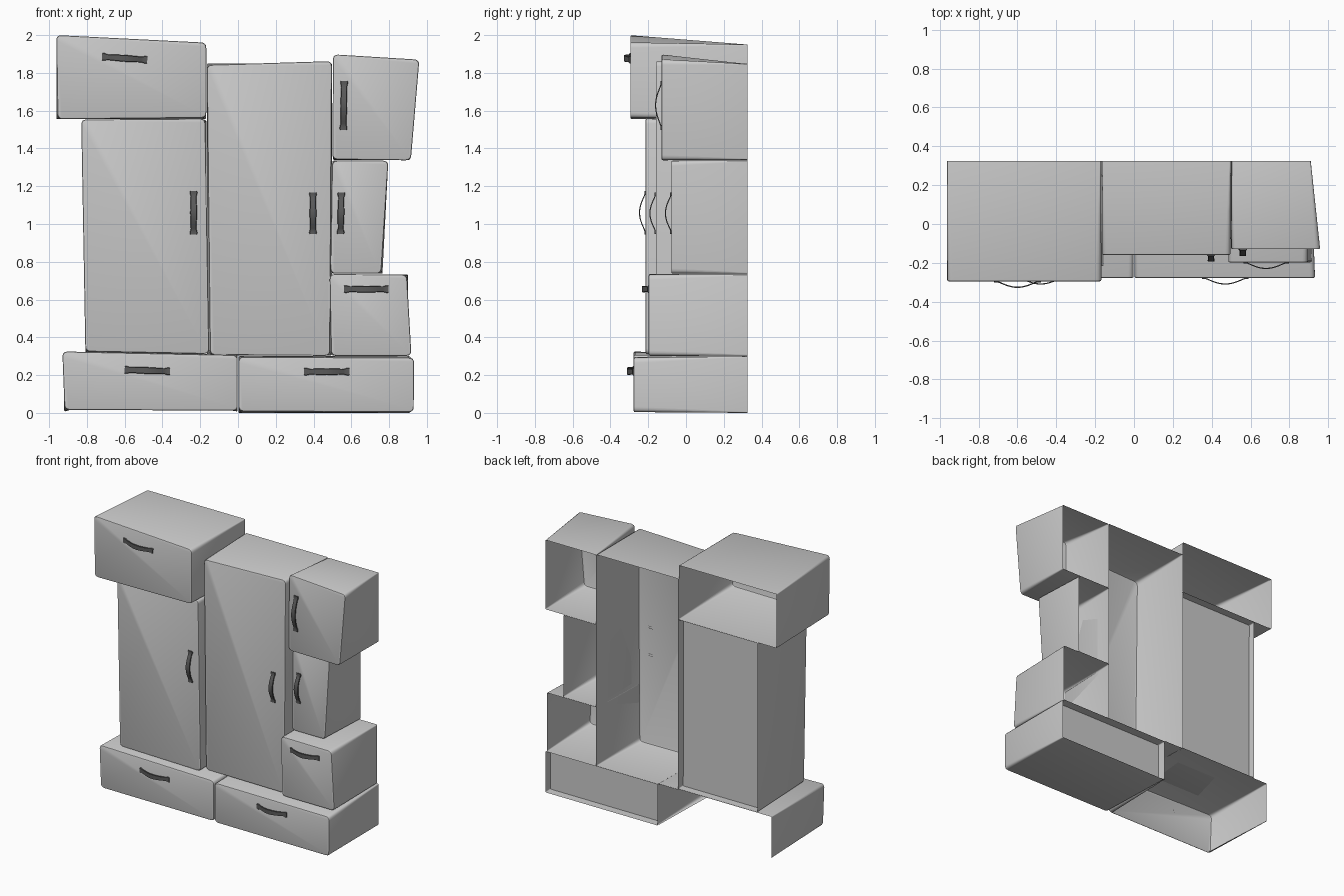
import bpy, bmesh
from math import sin, cos, pi, radians
from mathutils import Vector

if "Cube" in bpy.data.objects:
    bpy.data.objects.remove(bpy.data.objects["Cube"])

BACK = 0.325          # plane of the open backs
SEG = 4               # segments per rounded corner

dark = bpy.data.materials.new("dark_metal")
dark.diffuse_color = (0.1, 0.1, 0.1, 1)
dark.use_nodes = True
dark.node_tree.nodes["Principled BSDF"].inputs["Base Color"].default_value = dark.diffuse_color


def finish(name, bm, mat=None):
    me = bpy.data.meshes.new(name)
    bm.to_mesh(me)
    bm.free()
    ob = bpy.data.objects.new(name, me)
    bpy.context.collection.objects.link(ob)
    if mat:
        me.materials.append(mat)
    bpy.ops.object.select_all(action='DESELECT')
    ob.select_set(True)
    bpy.context.view_layer.objects.active = ob
    bpy.ops.object.shade_smooth_by_angle(angle=radians(35))


def outline(quad, r, inset=0.0):
    """Rounded outline of a quad given as TL, TR, BR, BL in (x, z)."""
    p = [Vector(q) for q in quad]
    pts = []
    for i, sgn in enumerate(((1, -1), (-1, -1), (-1, 1), (1, 1))):
        c = p[i] + Vector(sgn) * inset
        a = (p[i - 1] - p[i]).normalized() * r + c
        b = (p[(i + 1) % 4] - p[i]).normalized() * r + c
        for k in range(SEG + 1):
            t = k / SEG
            pts.append(a * (1 - t) ** 2 + c * 2 * t * (1 - t) + b * t * t)
    return pts


def box(name, front, back, y, panel=False, floor=True):
    """Shell lofted from a skewed rounded front to a straight open back."""
    x0, x1, z0, z1 = back
    bq = [(x0, z1), (x1, z1), (x1, z0), (x0, z0)]
    full, rear = outline(front, 0.028), outline(bq, 0.006)
    bm = bmesh.new()

    def ring(pts, yy):
        return [bm.verts.new((q.x, yy, q.y)) for q in pts]

    f = 0.008
    rings = [ring(outline(front, 0.024, f), y),
             ring(outline(front, 0.027, f * 0.3), y + f * 0.3),
             ring(full, y + f), ring(rear, BACK)]
    n = len(full)
    for j, (a, b) in enumerate(zip(rings, rings[1:])):
        for i in range(n):
            # the bottom edge lies between the third and fourth corners
            if not floor and j == 2 and i == 3 * (SEG + 1) - 1:
                continue
            k = (i + 1) % n
            bm.faces.new((a[i], a[k], b[k], b[i]))
    bm.faces.new(rings[0][::-1])
    if panel:   # inset back panel
        t = 0.9
        bm.faces.new(ring([u.lerp(v, t) for u, v in zip(full, rear)],
                          y + (BACK - y) * t))
    finish(name, bm)


def handle(name, x, y, z, length, deg):
    """Bowed strip with flared flat feet."""
    bm = bmesh.new()
    d, s = Vector((cos(radians(deg)), 0, sin(radians(deg)))), None
    s = Vector((-d.z, 0, d.x))
    n, prev = 24, None
    for i in range(n + 1):
        t = i / n
        u = min(max((t - 0.09) / 0.82, 0), 1)
        bow = sin(pi * u)
        e = abs(2 * t - 1)
        w = 0.014 + 0.004 * (1 - e) + 0.009 * max(0, (e - 0.75) / 0.25)
        if i in (0, n):
            w *= 0.8
        c = Vector((x, y - 0.028 * bow, z)) + d * (t - 0.5) * length
        th = Vector((0, -0.006, 0))
        cur = [bm.verts.new(v) for v in
               (c - s * w, c + s * w, c + s * w * 0.85 + th, c - s * w * 0.85 + th)]
        if prev:
            for k in range(4):
                m = (k + 1) % 4
                bm.faces.new((prev[k], prev[m], cur[m], cur[k]))
        else:
            bm.faces.new(cur)
        prev = cur
    bm.faces.new(prev[::-1])
    bmesh.ops.recalc_face_normals(bm, faces=bm.faces[:])
    finish(name, bm, dark)


# name, front corners TL TR BR BL, back (x0, x1, z0, z1), front y,
# back panel, floor, handle (x, z, length, angle)
parts = [
    ("top_left_drawer", [(-.962, 2.0), (-.168, 1.96), (-.168, 1.562), (-.955, 1.555)],
     (-.962, -.17, 1.555, 1.95), -.295, False, True, (-.6, 1.877, .24, -4)),
    ("left_tall_cupboard", [(-.83, 1.553), (-.173, 1.558), (-.153, .312), (-.808, .325)],
     (-.808, -.168, .315, 1.55), -.215, True, True, (-.235, 1.06, .23, 90)),
    ("middle_tall_cupboard", [(-.165, 1.842), (.497, 1.862), (.487, .302), (-.148, .307)],
     (-.163, .497, .305, 1.85), -.16, False, True, (.397, 1.057, .22, 90)),
    ("top_right_cupboard", [(.503, 1.898), (.96, 1.87), (.915, 1.337), (.5, 1.342)],
     (.503, .91, 1.34, 1.847), -.13, False, True, (.56, 1.628, .26, 89)),
    ("middle_right_cupboard", [(.498, 1.335), (.796, 1.335), (.758, .737), (.49, .737)],
     (.5, .765, .737, 1.335), -.078, False, True, (.545, 1.057, .22, 89)),
    ("lower_right_drawer", [(.485, .735), (.894, .732), (.918, .302), (.493, .302)],
     (.5, .9, .303, .732), -.198, False, True, (.68, .655, .235, 0)),
    ("bottom_left_drawer", [(-.93, .325), (-.002, .306), (-.002, .012), (-.918, .016)],
     (-.92, -.002, .008, .31), -.278, False, False, (-.48, .224, .24, -2)),
    ("bottom_right_drawer", [(.003, .297), (.932, .292), (.93, .004), (.003, .008)],
     (.003, .91, .0, .3), -.278, True, True, (.47, .218, .24, 0)),
]

for name, front, back, y, panel, floor, h in parts:
    box(name, front, back, y, panel, floor)
    handle(name + "_handle", h[0], y, h[1], h[2], h[3])
